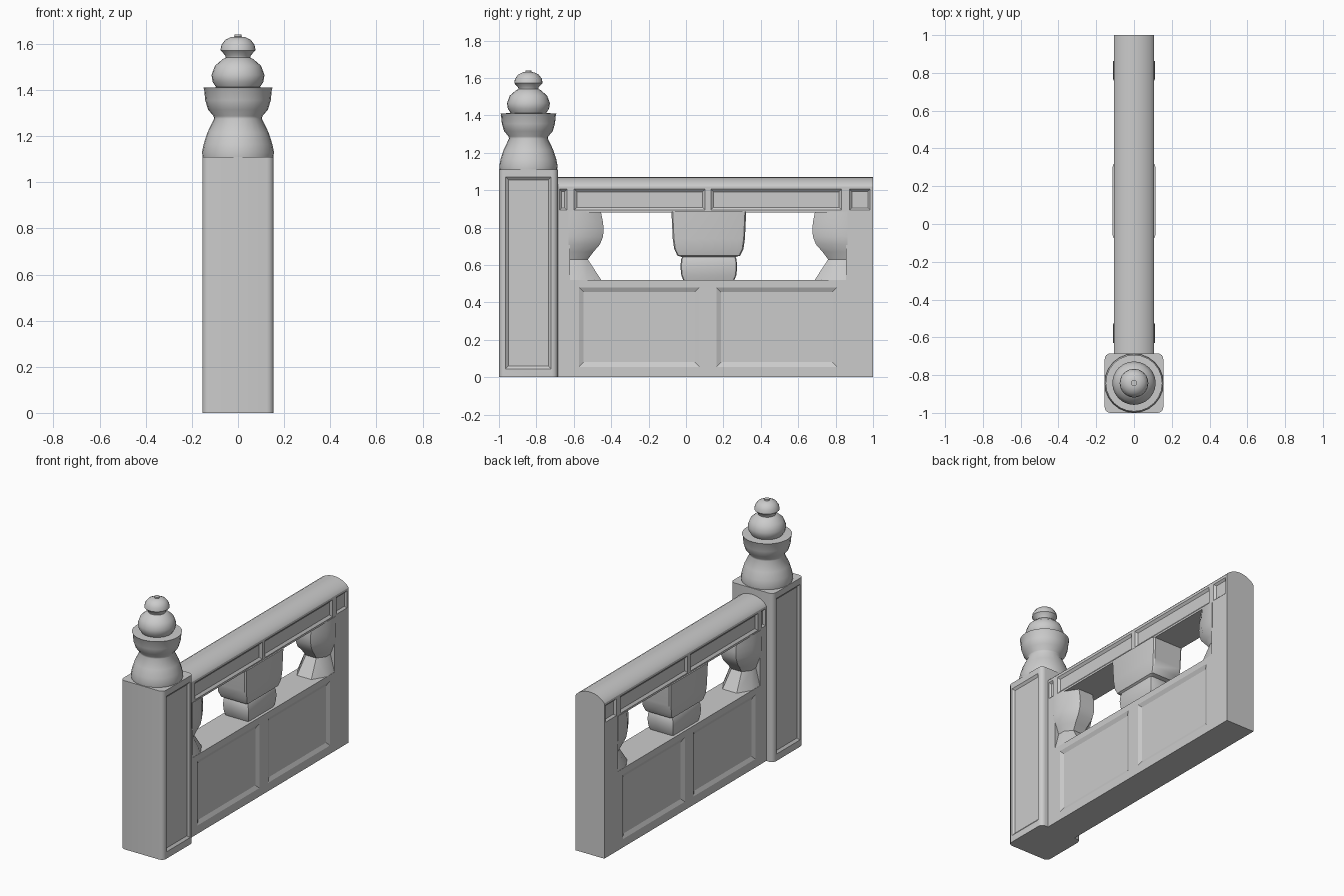
import bpy, bmesh, math

if "Cube" in bpy.data.objects:
    bpy.data.objects.remove(bpy.data.objects["Cube"])

PY, HX, MID = -0.8425, 0.105, 0.1175   # post centre y, wall half width, wall symmetry plane


def finish(name, bm, smooth=None):
    bmesh.ops.recalc_face_normals(bm, faces=bm.faces)
    me = bpy.data.meshes.new(name)
    bm.to_mesh(me)
    bm.free()
    ob = bpy.data.objects.new(name, me)
    bpy.context.collection.objects.link(ob)
    bpy.ops.object.select_all(action='DESELECT')
    ob.select_set(True)
    bpy.context.view_layer.objects.active = ob
    if smooth:
        bpy.ops.object.shade_smooth_by_angle(angle=math.radians(smooth))
    return ob


def skin(bm, rings):
    """Join equal-length point rings into a closed solid."""
    vs = [[bm.verts.new(p) for p in r] for r in rings]
    n = len(vs[0])
    for a, b in zip(vs, vs[1:]):
        for i in range(n):
            j = (i + 1) % n
            bm.faces.new((a[i], a[j], b[j], b[i]))
    bm.faces.new(vs[0][::-1])
    bm.faces.new(vs[-1])


def loft(name, plan, profile, cy, smooth=35):
    """Scale a unit plan by (sx, sy) at each height z."""
    bm = bmesh.new()
    skin(bm, [[(x * sx, cy + y * sy, z) for x, y in plan] for sx, sy, z in profile])
    return finish(name, bm, smooth)


def rect(x, y0, y1, z0, z1):
    return [(x, y0, z0), (x, y1, z0), (x, y1, z1), (x, y0, z1)]


def panel(bm, face, y0, y1, z0, z1, inset):
    """Bevelled recess cutter on both x faces."""
    d, out = 0.012, 0.01
    for s in (-1, 1):
        i = inset
        skin(bm, [rect(s * (face + out), y0, y1, z0, z1),
                  rect(s * face, y0, y1, z0, z1),
                  rect(s * (face - d), y0 + i, y1 - i, z0 + i, z1 - i)])


def cut(ob, bm):
    cutter = finish("cutter", bm)
    cutter.hide_render = True
    m = ob.modifiers.new("cut", 'BOOLEAN')
    m.operation, m.solver, m.object = 'DIFFERENCE', 'EXACT', cutter
    bpy.context.view_layer.objects.active = ob
    bpy.ops.object.modifier_apply(modifier=m.name)
    bpy.data.objects.remove(cutter)


def rounded(hx, hy, r, seg=4):
    """Rounded rectangle plan."""
    pts = []
    for k, (sx, sy) in enumerate(((1, 1), (-1, 1), (-1, -1), (1, -1))):
        for i in range(seg + 1):
            a = math.radians(90 * k + 90 * i / seg)
            pts.append((sx * (hx - r) + r * math.cos(a), sy * (hy - r) + r * math.sin(a)))
    return pts


# Square post with panelled sides
post = loft("post", rounded(0.155, 0.1575, 0.03), [(1, 1, 0), (1, 1, 1.11)], PY, 30)
c = bmesh.new()
panel(c, 0.155, PY - 0.122, PY + 0.122, 0.045, 1.07, 0.015)
cut(post, c)

# Turned finial
circle = [(math.cos(i * math.tau / 24), math.sin(i * math.tau / 24)) for i in range(24)]
turned = [(.153, 1.105), (.156, 1.13), (.149, 1.165), (.133, 1.215), (.104, 1.275),
          (.106, 1.287), (.13, 1.315), (.142, 1.355), (.147, 1.405), (.15, 1.41),
          (.095, 1.412), (.11, 1.435), (.115, 1.465), (.1, 1.505), (.065, 1.535),
          (.053, 1.54), (.055, 1.55), (.076, 1.572), (.072, 1.595), (.055, 1.618),
          (.03, 1.63), (.016, 1.631), (.016, 1.64)]
loft("finial", circle, [(r, r, z) for r, z in turned], PY)

# Wall with rounded coping, extruded along y
section = [(-HX, 0), (HX, 0)] + [
    (HX * math.cos(a), 1.02 + 0.05 * math.sin(a) ** 1.5)
    for a in [math.pi * i / 10 for i in range(10)]] + [(-HX, 1.02)]
bm = bmesh.new()
skin(bm, [[(x, y, z) for x, z in section] for y in (-0.75, 1.0)])
wall = finish("wall", bm, 30)
c = bmesh.new()
skin(c, [rect(x, -0.62, 0.855, 0.52, 0.88) for x in (-0.2, 0.2)])
for s in (-1, 1):
    for a, b, z0, z1, i in ((0.045, 0.69, 0.055, 0.48, 0.025),
                            (0.015, 0.715, 0.893, 1.005, 0.015)):
        lo, hi = sorted((MID + s * a, MID + s * b))
        panel(c, HX, lo, hi, z0, z1, i)
for lo, hi in ((0.875, 0.985), (-0.677, -0.637)):
    panel(c, HX, lo, hi, 0.893, 1.005, 0.012)
cut(wall, c)

# Central vase support in the opening
vase = [(.085, .135, .515), (.092, .147, .545), (.096, .152, .59), (.092, .148, .63),
        (.088, .143, .642), (.1, .168, .65), (.108, .185, .685), (.111, .193, .74),
        (.114, .2, .885)]
loft("central_vase", rounded(1, 1, 0.12, 2), vase, 0.122)

# Half vase supports at both ends of the opening
for s, name in ((1, "front_half_vase"), (-1, "rear_half_vase")):
    plan = [(-1, -.05), (1, -.05), (1, .5), (.5, 1), (-.5, 1), (-1, .5)]
    half = [(.105, .17, .515), (.075, .095, .63), (.09, .125, .67), (.106, .16, .71),
            (.11, .176, .75), (.11, .18, .79), (.11, .176, .83), (.108, .165, .885)]
    loft(name, [(x, s * y) for x, y in plan], half, MID - s * 0.7375)
